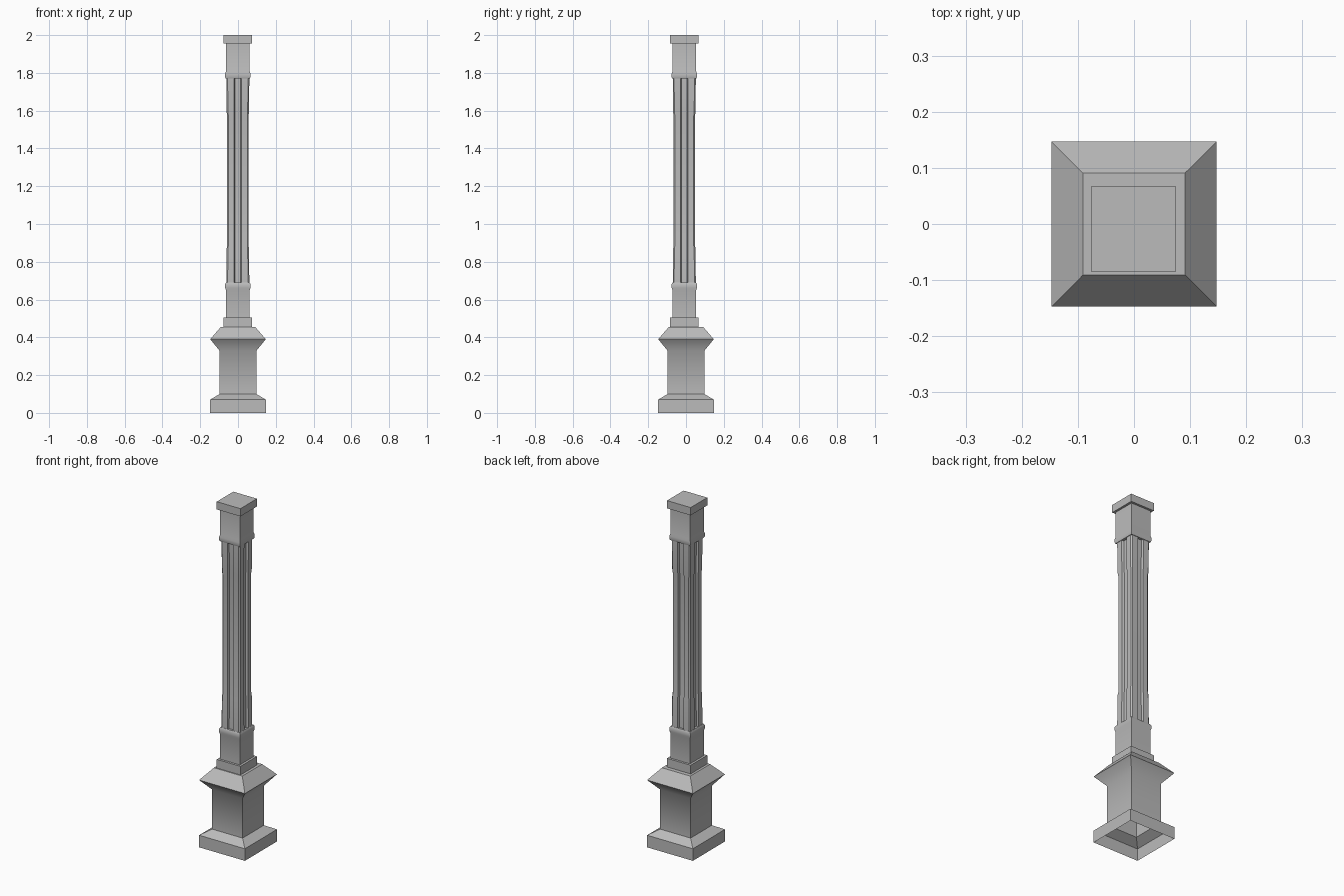
import bpy, bmesh, math

if "Cube" in bpy.data.objects:
    bpy.data.objects.remove(bpy.data.objects["Cube"])

stone = bpy.data.materials.new("grey_stone")
stone.use_nodes = True
GREY = (0.5, 0.5, 0.5, 1)
stone.diffuse_color = GREY
stone.node_tree.nodes["Principled BSDF"].inputs["Base Color"].default_value = GREY

# The column stands slightly in front of the pedestal's centre
COLUMN = (-0.001, -0.009)


def square(r):
    return [(-r, -r), (r, -r), (r, r), (-r, r)]


def fluted(r):
    """Square with chamfered corners and one groove along each side."""
    c, g, d = 0.007, 0.019, 0.012
    side = [(-r + c, -r), (-g, -r), (-g + 0.004, -r + d),
            (g - 0.004, -r + d), (g, -r), (r - c, -r)]
    points = []
    for k in range(4):
        co, si = round(math.cos(k * math.pi / 2)), round(math.sin(k * math.pi / 2))
        points += [(x * co - y * si, x * si + y * co) for x, y in side]
    return points


def loft(name, section, profile, centre=(0, 0), bottom=True):
    """Join cross-sections of the given (height, half width) into a solid."""
    bm = bmesh.new()
    rings = [[bm.verts.new((x + centre[0], y + centre[1], z)) for x, y in section(r)]
             for z, r in profile]
    for low, high in zip(rings, rings[1:]):
        n = len(low)
        for i in range(n):
            j = (i + 1) % n
            bm.faces.new((low[i], low[j], high[j], high[i]))
    bm.faces.new(rings[-1])
    if bottom:
        bm.faces.new(rings[0][::-1])
    mesh = bpy.data.meshes.new(name)
    bm.to_mesh(mesh)
    bm.free()
    mesh.materials.append(stone)
    obj = bpy.data.objects.new(name, mesh)
    bpy.context.collection.objects.link(obj)
    bpy.ops.object.select_all(action='DESELECT')
    obj.select_set(True)
    bpy.context.view_layer.objects.active = obj
    bpy.ops.object.shade_smooth_by_angle(angle=math.radians(42))
    return obj


# Hollow pedestal, open underneath
loft("pedestal", square, [(0, 0.147), (0.07, 0.147), (0.1, 0.098), (0.33, 0.098),
                          (0.39, 0.147), (0.455, 0.091)], bottom=False)

# Column foot
loft("column_plinth", square, [(0.455, 0.076), (0.505, 0.076)], COLUMN)
loft("lower_block", square, [(0.505, 0.063), (0.65, 0.063), (0.662, 0.067),
                             (0.682, 0.067), (0.69, 0.062)], COLUMN)

# Fluted shaft, a little thicker at both ends
loft("fluted_shaft", fluted, [(0.69, 0.061), (0.87, 0.059), (0.885, 0.057),
                              (1.575, 0.057), (1.59, 0.059), (1.77, 0.061)], COLUMN)

# Column head
loft("upper_block", square, [(1.77, 0.064), (1.778, 0.067), (1.795, 0.067),
                             (1.808, 0.063), (1.955, 0.063)], COLUMN)
loft("cap", square, [(1.955, 0.076), (2.0, 0.076)], COLUMN)
